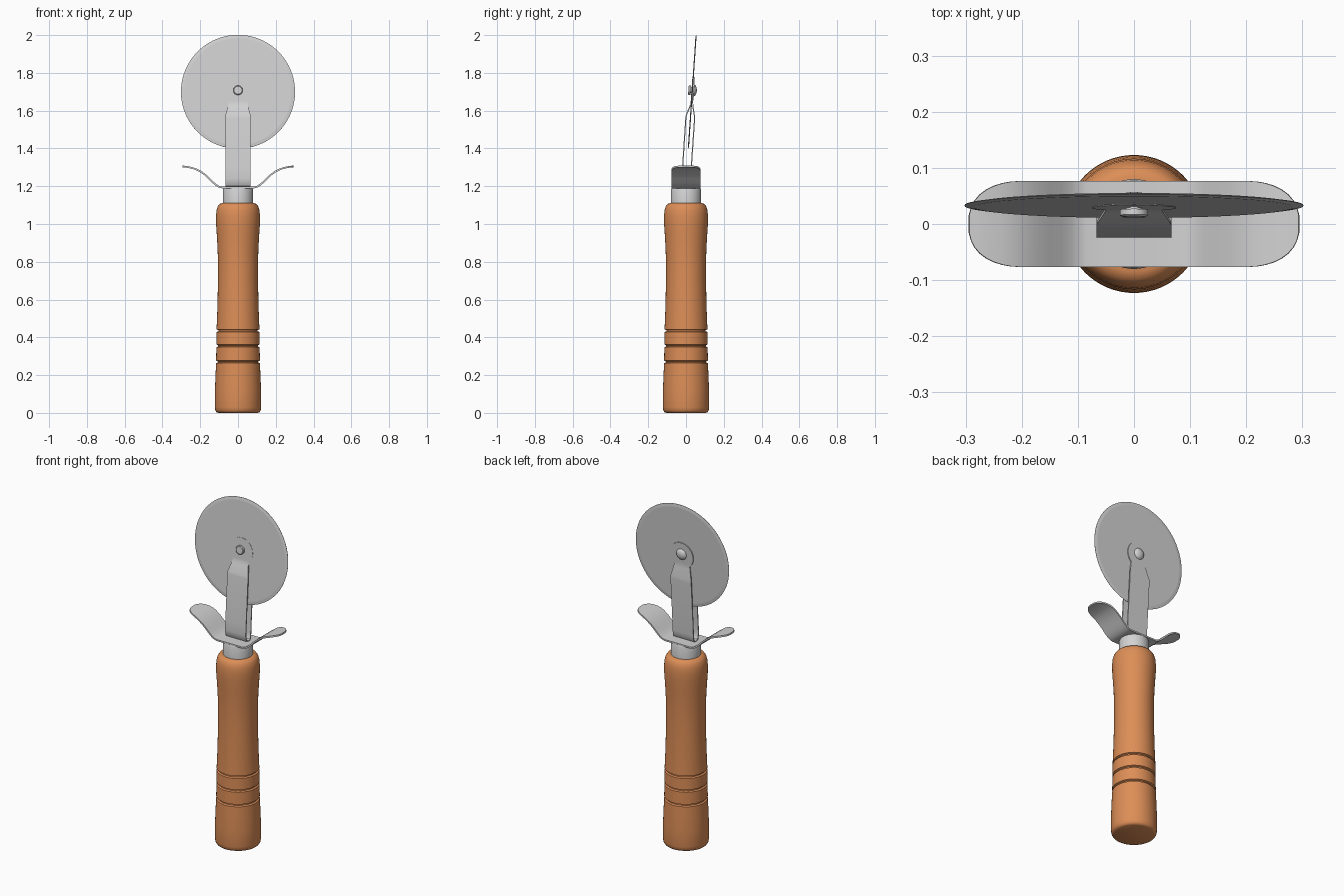
import bpy, bmesh, math
from mathutils import Vector

if "Cube" in bpy.data.objects:
    bpy.data.objects.remove(bpy.data.objects["Cube"])


def material(name, rgb):
    m = bpy.data.materials.new(name)
    m.diffuse_color = (*rgb, 1)
    m.use_nodes = True
    m.node_tree.nodes["Principled BSDF"].inputs["Base Color"].default_value = m.diffuse_color
    return m


wood = material("orange wood", (0.72, 0.27, 0.095))
steel = material("light steel", (0.65, 0.65, 0.65))


def make_object(name, verts, faces, mat, thickness=0, angle=35):
    mesh = bpy.data.meshes.new(name)
    mesh.from_pydata(verts, [], faces)
    bm = bmesh.new()
    bm.from_mesh(mesh)
    bmesh.ops.remove_doubles(bm, verts=bm.verts, dist=1e-5)
    bmesh.ops.recalc_face_normals(bm, faces=bm.faces)
    bm.to_mesh(mesh)
    bm.free()
    mesh.materials.append(mat)
    ob = bpy.data.objects.new(name, mesh)
    bpy.context.collection.objects.link(ob)
    bpy.ops.object.select_all(action='DESELECT')
    bpy.context.view_layer.objects.active = ob
    ob.select_set(True)
    if thickness:
        s = ob.modifiers.new("thickness", 'SOLIDIFY')
        s.thickness = thickness
        s.offset = 0
        bpy.ops.object.modifier_apply(modifier=s.name)
    bpy.ops.object.shade_smooth_by_angle(angle=math.radians(angle))
    return ob


def lathe(name, profile, mat, n=64, angle=35):
    """Turn (radius, height) points around the z axis."""
    verts = [(r * math.cos(math.tau * i / n), r * math.sin(math.tau * i / n), z)
             for r, z in profile for i in range(n)]
    faces = [(k * n + i, k * n + (i + 1) % n, (k + 1) * n + (i + 1) % n, (k + 1) * n + i)
             for k in range(len(profile) - 1) for i in range(n)]
    return make_object(name, verts, faces, mat, angle=angle)


def ribbon(name, sections, side, mat, thickness):
    """Bent sheet strip: sections are (centre point, half width)."""
    side = Vector(side)
    verts = []
    for p, w in sections:
        verts += [Vector(p) - side * w, Vector(p), Vector(p) + side * w]
    faces = []
    for k in range(len(sections) - 1):
        for j in (0, 1):
            a = k * 3 + j
            faces.append((a, a + 1, a + 4, a + 3))
    return make_object(name, verts, faces, mat, thickness)


# Turned handle with three cut grooves
profile = [(0, 0), (0.105, 0), (0.114, 0.004), (0.12, 0.013), (0.123, 0.03), (0.122, 0.12), (0.119, 0.2)]
for z, r in ((0.27, 0.116), (0.355, 0.1145), (0.435, 0.1135)):
    profile += [(r, z - 0.007), (r - 0.009, z - 0.003), (r - 0.009, z + 0.003), (r, z + 0.007)]
profile += [(0.110, 0.53), (0.1075, 0.62), (0.106, 0.72), (0.106, 0.80), (0.108, 0.87),
            (0.112, 0.94), (0.116, 1.0), (0.1165, 1.04), (0.114, 1.07), (0.108, 1.092),
            (0.098, 1.106), (0.085, 1.111), (0, 1.111)]
lathe("handle", profile, wood)

# Metal collar
lathe("ferrule", [(0, 1.10), (0.08, 1.10), (0.08, 1.18), (0.077, 1.188), (0, 1.188)], steel)

# Winged thumb guard
wing = [(0.04, 1.193), (0.085, 1.193), (0.1, 1.197), (0.115, 1.206), (0.132, 1.22),
        (0.153, 1.241), (0.175, 1.261), (0.2, 1.279), (0.22, 1.289), (0.235, 1.294), (0.25, 1.298),
        (0.263, 1.301), (0.275, 1.303), (0.284, 1.304), (0.29, 1.3045), (0.294, 1.305)]


def guard_width(x):
    t = max(0, (x - 0.19) / 0.105)
    return 0.077 * max(0, 1 - t ** 2.4) ** (1 / 2.4)


half = [((x, 0, z), guard_width(x)) for x, z in wing]
ribbon("thumb_guard", [((-p[0], 0, p[2]), w) for p, w in reversed(half)] + half, (0, 1, 0), steel, 0.009)

# Blade and rivet share a tilted axis
centre = Vector((0, 0.033, 1.70))
tilt = math.radians(3.9)
blade = lathe("cutting_wheel", [(0, -0.003), (0.284, -0.003), (0.302, -0.0005), (0.302, 0.0005),
                                (0.284, 0.003), (0, 0.003)], steel, 96, 5)
rivet = lathe("rivet", [(0, -0.024), (0.015, -0.022), (0.026, -0.017), (0.032, -0.009), (0.032, -0.007),
                        (0.014, -0.007), (0.014, 0.008), (0.025, 0.008), (0.025, 0.018),
                        (0.021, 0.021), (0, 0.021)], steel, 32)
for ob, p in ((blade, centre), (rivet, centre + Vector((0, 0.0005, 0.007)))):
    ob.rotation_euler.x = math.pi / 2 - tilt
    ob.location = p


# Fork: one strip bent into a U, with round eyes at both tips
def arm(points, offset):
    out = [((0, y, z), w) for y, z, w in points]
    for i in range(15):
        a = math.radians(-48 + 137 * i / 14)
        dz = 0.075 * math.sin(a)
        out.append(((0, centre.y + dz * math.tan(tilt) + offset, centre.z + dz), 0.075 * math.cos(a)))
    return out


front = arm([(-0.012, 1.203, 0.067), (-0.019, 1.218, 0.067), (-0.022, 1.24, 0.067), (-0.018, 1.30, 0.067),
             (-0.001, 1.56, 0.067), (0.002, 1.577, 0.066), (0.022, 1.625, 0.053)], -0.0015)
back = arm([(0.003, 1.197, 0.067), (0.016, 1.203, 0.067), (0.023, 1.218, 0.067), (0.025, 1.24, 0.067),
            (0.028, 1.30, 0.067), (0.045, 1.55, 0.067), (0.045, 1.57, 0.066), (0.036, 1.625, 0.053)], 0.0055)
ribbon("fork", front[::-1] + back, (1, 0, 0), steel, 0.006)
